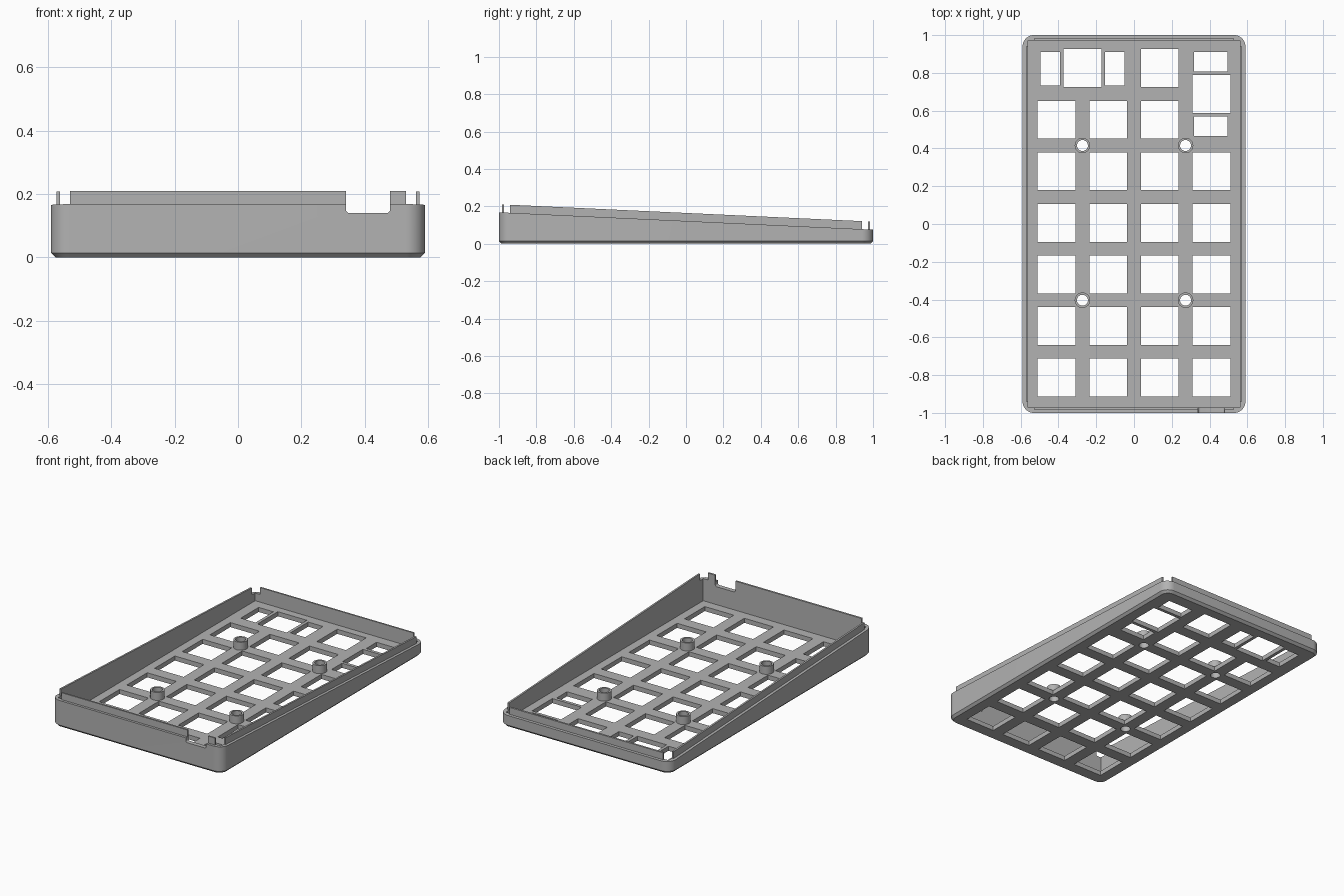
import bpy, bmesh
from math import cos, sin, pi

if "Cube" in bpy.data.objects:
    bpy.data.objects.remove(bpy.data.objects["Cube"])

grey = bpy.data.materials.new("grey_plastic")
colour = (0.45, 0.45, 0.45, 1)
grey.use_nodes = True
grey.diffuse_color = colour
grey.node_tree.nodes["Principled BSDF"].inputs["Base Color"].default_value = colour

HALF_X, HALF_Y = 0.59, 1.0
RADIUS, CHAMFER = 0.06, 0.0145
WALL, LIP, LIP_HEIGHT = 0.028, 0.011, 0.043
IN_X, IN_Y = HALF_X - WALL, HALF_Y - WALL
FLOOR = 0.0285
PITCH, KEY, ROW_SHIFT = 0.273, 0.2005, 0.006
NOTCH = (0.34, 0.48)


def rim(y):
    """Height of the sloping rim."""
    return 0.1215 - 0.0465 * y


def finish(name, bm):
    bmesh.ops.recalc_face_normals(bm, faces=bm.faces)
    mesh = bpy.data.meshes.new(name)
    bm.to_mesh(mesh)
    bm.free()
    mesh.materials.append(grey)
    obj = bpy.data.objects.new(name, mesh)
    bpy.context.collection.objects.link(obj)
    return obj


def loft(bm, loops):
    """Skin a stack of closed loops and cap both ends."""
    rings = [[bm.verts.new(p) for p in loop] for loop in loops]
    n = len(rings[0])
    for a, b in zip(rings, rings[1:]):
        for i in range(n):
            j = (i + 1) % n
            bm.faces.new((a[i], a[j], b[j], b[i]))
    bm.faces.new(rings[0][::-1])
    bm.faces.new(rings[-1])


def rounded(inset, height):
    """Rounded rectangle outline, with height as a function of y."""
    points = []
    r = RADIUS - inset
    for q, (sx, sy) in enumerate(((1, 1), (-1, 1), (-1, -1), (1, -1))):
        for k in range(13):
            a = (q + k / 12) * pi / 2
            x = sx * (HALF_X - RADIUS) + r * cos(a)
            y = sy * (HALF_Y - RADIUS) + r * sin(a)
            points.append((x, y, height(y)))
    return points


def block(bm, x0, x1, y0, y1, low, high):
    corners = ((x0, y0), (x1, y0), (x1, y1), (x0, y1))
    loft(bm, [[(x, y, h(y)) for x, y in corners] for h in (low, high)])


def circle(x, y, r, z, n=32):
    return [(x + r * cos(2 * pi * i / n), y + r * sin(2 * pi * i / n), z) for i in range(n)]


def cut(target, cutter):
    mod = target.modifiers.new("cut", 'BOOLEAN')
    mod.operation, mod.solver, mod.object = 'DIFFERENCE', 'EXACT', cutter
    bpy.context.view_layer.objects.active = target
    bpy.ops.object.modifier_apply(modifier=mod.name)
    bpy.data.objects.remove(cutter)


# Case body with chamfered base and sloping rim
bm = bmesh.new()
loft(bm, [rounded(CHAMFER, lambda y: 0), rounded(0, lambda y: CHAMFER), rounded(0, rim)])
case = finish("case_body", bm)

# Open cavity
bm = bmesh.new()
block(bm, -IN_X, IN_X, -IN_Y, IN_Y, lambda y: FLOOR, lambda y: 0.5)
cut(case, finish("cavity_cutter", bm))

# Key openings as (centre x, centre y, width, depth)
columns = [(c - 1.5) * PITCH for c in range(4)]
rows = [ROW_SHIFT + (3 - r) * PITCH for r in range(7)]
openings = [(x, y, KEY, KEY) for r, y in enumerate(rows) for c, x in enumerate(columns)
            if not (r == 0 and c != 2) and not (r == 1 and c == 3)]
wide_x, tall_y = -PITCH, (rows[0] + rows[1]) / 2
openings += [(wide_x, rows[0], KEY, KEY), (columns[3], tall_y, KEY, KEY)]
# Narrow stabiliser slots beside the two double keys
for s in (-1, 1):
    openings.append((wide_x + s * 0.171, rows[0] - 0.003, 0.102, 0.176))
    openings.append((columns[3] - 0.003, tall_y + s * 0.171, 0.176, 0.102))
bosses = [(sx * PITCH, ROW_SHIFT + sy * 1.5 * PITCH) for sx in (-1, 1) for sy in (-1, 1)]

bm = bmesh.new()
for x, y, w, d in openings:
    block(bm, x - w / 2, x + w / 2, y - d / 2, y + d / 2, lambda y: -0.1, lambda y: 0.1)
for x, y in bosses:
    loft(bm, [circle(x, y, 0.029, z) for z in (-0.1, 0.1)])
cut(case, finish("opening_cutter", bm))

# Cable notch with rounded lower corners in the front wall
bm = bmesh.new()
block(bm, *NOTCH, -1.1, -0.9, lambda y: 0.14, lambda y: 0.5)
edges = [e for e in bm.edges if all(v.co.z < 0.2 for v in e.verts)
         and abs(e.verts[0].co.x - e.verts[1].co.x) < 1e-4]
bmesh.ops.bevel(bm, geom=edges, offset=0.012, segments=5, profile=0.5, affect='EDGES')
cut(case, finish("notch_cutter", bm))

# Thin alignment lips, open at the corners and at the notch
END_X, END_Y = HALF_X - RADIUS, HALF_Y - RADIUS
lips = {
    "left_lip": (IN_X, IN_X + LIP, -END_Y, END_Y),
    "right_lip": (-IN_X - LIP, -IN_X, -END_Y, END_Y),
    "back_lip": (-END_X, END_X, IN_Y, IN_Y + LIP),
    "front_lip_long": (-END_X, NOTCH[0], -IN_Y - LIP, -IN_Y),
    "front_lip_short": (NOTCH[1], END_X, -IN_Y - LIP, -IN_Y),
}
for name, extents in lips.items():
    bm = bmesh.new()
    block(bm, *extents, rim, lambda y: rim(y) + LIP_HEIGHT)
    finish(name, bm)

# Hollow screw bosses standing on the floor
smooth = [case]
for i, (x, y) in enumerate(bosses):
    bm = bmesh.new()
    path = [(0.029, FLOOR), (0.041, FLOOR), (0.041, 0.078), (0.029, 0.078)]
    rings = [[bm.verts.new(p) for p in circle(x, y, r, z)] for r, z in path]
    for a, b in zip(rings, rings[1:] + rings[:1]):
        for k in range(len(a)):
            j = (k + 1) % len(a)
            bm.faces.new((a[k], a[j], b[j], b[k]))
    smooth.append(finish(f"screw_boss_{i + 1}", bm))

bpy.ops.object.select_all(action='DESELECT')
for obj in smooth:
    obj.select_set(True)
bpy.context.view_layer.objects.active = case
bpy.ops.object.shade_smooth_by_angle(angle=pi / 6)
